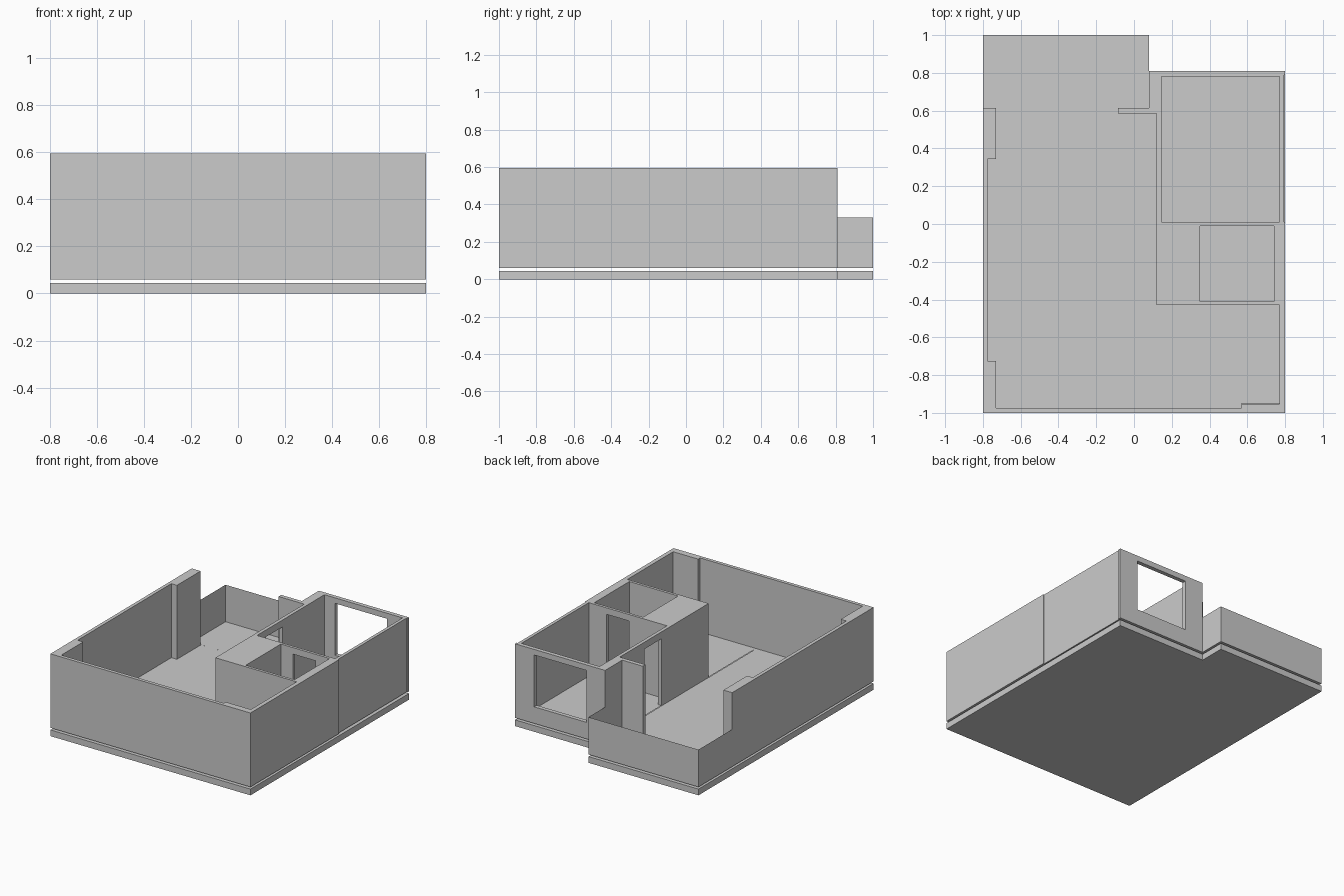
import bpy, bmesh

if "Cube" in bpy.data.objects:
    bpy.data.objects.remove(bpy.data.objects["Cube"])

Z0, Z1 = 0.06, 0.595      # wall bottom and top


def add_object(name, bm):
    mesh = bpy.data.meshes.new(name)
    bm.to_mesh(mesh)
    bm.free()
    obj = bpy.data.objects.new(name, mesh)
    bpy.context.collection.objects.link(obj)
    return obj


def prism(name, pts, z0, z1):
    """Extrude a plan outline (counter-clockwise) from z0 to z1."""
    bm = bmesh.new()
    face = bm.faces.new([bm.verts.new((x, y, z0)) for x, y in pts])
    top = bmesh.ops.extrude_face_region(bm, geom=[face])["geom"]
    verts = [v for v in top if isinstance(v, bmesh.types.BMVert)]
    bmesh.ops.translate(bm, vec=(0, 0, z1 - z0), verts=verts)
    bmesh.ops.recalc_face_normals(bm, faces=bm.faces)
    return add_object(name, bm)


def sheet(name, pts, z):
    """Flat floor covering."""
    bm = bmesh.new()
    face = bm.faces.new([bm.verts.new((x, y, z)) for x, y in pts])
    face.normal_update()
    if face.normal.z < 0:
        face.normal_flip()
    return add_object(name, bm)


def rect(x0, x1, y0, y1):
    return [(x0, y0), (x1, y0), (x1, y1), (x0, y1)]


def cut(target, pts, z0, z1):
    """Subtract a prism from the target and discard the cutter."""
    cutter = prism("cutter", pts, z0, z1)
    cutter.hide_render = True
    mod = target.modifiers.new("cut", 'BOOLEAN')
    mod.operation = 'DIFFERENCE'
    mod.solver = 'EXACT'
    mod.object = cutter
    bpy.context.view_layer.objects.active = target
    bpy.ops.object.modifier_apply(modifier=mod.name)
    bpy.data.objects.remove(cutter)


# Base slab with notched back right corner
prism("base_slab", [(-.8, -1), (.8, -1), (.8, .81), (.08, .81), (.08, 1), (-.8, 1)],
      0, 0.045)

# Wall block, right side slightly recessed along the bedroom
walls = prism("walls", [(-.8, -1), (.8, -1), (.8, .01), (.793, .01), (.793, .79), (.8, .79),
                        (.8, .81), (.08, .81), (.08, .615), (-.8, .615)], Z0, Z1)

# Living room with open kitchen alcove, open towards the balcony
cut(walls, [(-.73, .7), (-.73, .345), (-.775, .345), (-.775, -.725), (-.73, -.725),
            (-.73, -.975), (.57, -.975), (.57, -.953), (.77, -.953), (.77, -.43),
            (.12, -.43), (.12, .585), (-.085, .585), (-.085, .7)], 0, 1)

BEDROOM = rect(.145, .77, .01, .78)
BATH = rect(.35, .74, -.41, -.01)
cut(walls, BEDROOM, 0, 1)
cut(walls, BATH, 0, 1)

# Bedroom door, bathroom door and bedroom window
cut(walls, rect(.1, .2, .11, .30), 0, .545)
cut(walls, rect(.447, .627, -.03, .03), 0, .548)
cut(walls, rect(.23, .647, .75, .85), .18, .555)

# Floor coverings
sheet("living_floor", [(-.73, .62), (-.73, .345), (-.775, .345), (-.775, -.725),
                       (-.73, -.725), (-.73, -.975), (.57, -.975), (.57, -.95),
                       (.12, -.95), (.12, .585), (-.085, .585), (-.085, .62)], Z0)
sheet("kitchen_floor", rect(.12, .77, -.95, -.43), Z0 + .003)
sheet("bedroom_floor", rect(.12, .77, .01, .78), Z0 + .003)
sheet("bath_floor", rect(.35, .74, -.41, .01), Z0 + .003)
sheet("balcony_floor", rect(-.8, .08, .615, 1), Z0 + .003)

# Thin balcony parapet
bm = bmesh.new()
path = [(.08, .81), (.08, 1), (-.8, 1), (-.8, .615)]
cols = [[bm.verts.new((x, y, z)) for z in (Z0, .33)] for x, y in path]
for a, b in zip(cols, cols[1:]):
    bm.faces.new((a[0], b[0], b[1], a[1]))
add_object("balcony_parapet", bm)
